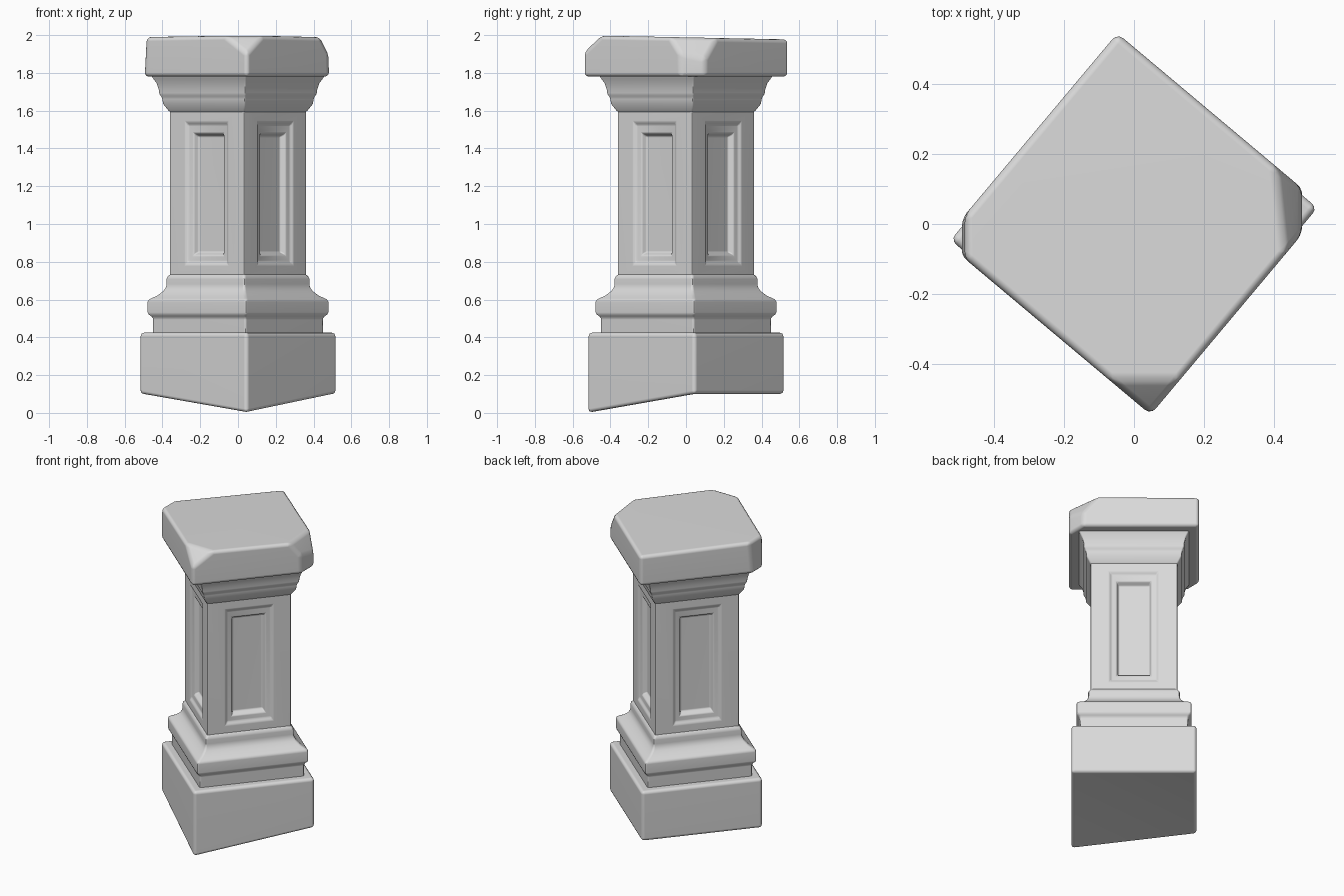
import bpy, bmesh, math
from mathutils import Vector

cube = bpy.data.objects.get("Cube")
if cube:
    bpy.data.objects.remove(cube, do_unlink=True)

TURN = math.radians(-85)  # heading of the front corner

stone = bpy.data.materials.new("pale_stone")
stone.use_nodes = True
stone.diffuse_color = (0.7, 0.7, 0.7, 1)
stone.node_tree.nodes["Principled BSDF"].inputs["Base Color"].default_value = (0.7, 0.7, 0.7, 1)


def loft(profile):
    """Stack square rings given as (half width, height) pairs; return mesh and rings."""
    bm = bmesh.new()
    rings = []
    for half, z in profile:
        r = half * math.sqrt(2)
        rings.append([bm.verts.new((r * math.cos(TURN + k * math.pi / 2),
                                    r * math.sin(TURN + k * math.pi / 2), z)) for k in range(4)])
    for low, high in zip(rings, rings[1:]):
        for k in range(4):
            n = (k + 1) % 4
            bm.faces.new((low[k], low[n], high[n], high[k]))
    bm.faces.new(rings[0][::-1])
    bm.faces.new(rings[-1])
    bm.normal_update()
    return bm, rings


def finish(name, bm, width, segments=3):
    """Round the hard edges and turn the mesh into a smooth shaded object."""
    bm.normal_update()
    hard = [e for e in bm.edges if e.is_manifold and e.calc_face_angle() > math.radians(24)]
    bmesh.ops.bevel(bm, geom=hard, offset=width, segments=segments, profile=0.5,
                    affect='EDGES', clamp_overlap=True)
    bmesh.ops.recalc_face_normals(bm, faces=bm.faces[:])
    mesh = bpy.data.meshes.new(name)
    bm.to_mesh(mesh)
    bm.free()
    mesh.materials.append(stone)
    obj = bpy.data.objects.new(name, mesh)
    bpy.context.collection.objects.link(obj)
    bpy.ops.object.select_all(action='DESELECT')
    obj.select_set(True)
    bpy.context.view_layer.objects.active = obj
    bpy.ops.object.shade_smooth_by_angle(angle=math.radians(40))
    obj.modifiers.new("even_shading", 'WEIGHTED_NORMAL').keep_sharp = True
    return obj


def chip(bm, point, normal):
    """Slice a corner off and close the cut."""
    cut = bmesh.ops.bisect_plane(bm, geom=bm.verts[:] + bm.edges[:] + bm.faces[:],
                                 plane_co=point, plane_no=normal, clear_outer=True)
    edges = [g for g in cut["geom_cut"] if isinstance(g, bmesh.types.BMEdge)]
    bmesh.ops.edgeloop_fill(bm, edges=edges)


# Base block, with its front corner reaching down to the ground
bm, rings = loft([(0.372, 0.10), (0.372, 0.425)])
bmesh.ops.connect_verts(bm, verts=[rings[0][1], rings[0][3]])
rings[0][0].co.z = 0
finish("base_block", bm, 0.02)

# Stepped moulding above the base
bm, _ = loft([(0.322, 0.40), (0.322, 0.505), (0.343, 0.52), (0.343, 0.60), (0.308, 0.62),
              (0.284, 0.645), (0.272, 0.67), (0.272, 0.72), (0.25, 0.742)])
finish("base_moulding", bm, 0.012, 2)

# Shaft, with a stepped recessed panel on each side
HALF = 0.258
bm, _ = loft([(HALF, 0.70), (HALF, 1.64)])
sides = [f for f in bm.faces if abs(f.normal.z) < 0.5]
steps = [(0.145, 0.785, 1.54, 0.0), (0.135, 0.80, 1.525, 0.012),
         (0.102, 0.835, 1.48, 0.016), (0.092, 0.85, 1.465, 0.045)]
for face in sides:
    out = face.normal.copy()
    across = Vector((0, 0, 1)).cross(out)
    for half, low, high, depth in steps:
        bmesh.ops.inset_individual(bm, faces=[face], thickness=0.004)
        middle = face.calc_center_median().z
        for v in face.verts:
            side = math.copysign(half, v.co.dot(across))
            z = high if v.co.z > middle else low
            v.co = out * (HALF - depth) + across * side + Vector((0, 0, z))
finish("shaft", bm, 0.01, 2)

# Cornice flaring out under the cap
bm, _ = loft([(0.25, 1.585), (0.264, 1.60), (0.284, 1.635), (0.288, 1.67), (0.298, 1.685),
              (0.300, 1.71), (0.308, 1.745), (0.322, 1.77), (0.335, 1.80)])
finish("cornice", bm, 0.012, 2)

# Cap slab, slightly tilted on top, with worn corners
bm, rings = loft([(0.387, 1.78), (0.387, 1.988)])
for v in rings[1]:
    v.co.z -= 0.02 * v.co.y
chip(bm, (0.48, 0, 1.85), (1, 0, 0.02))
chip(bm, (0.45, 0, 1.945), (0.085, 0.01, 0.05))
chip(bm, (-0.49, 0, 1.85), (-1, 0, 0.05))
chip(bm, (0, -0.49, 1.955), (0, -0.08, 0.084))
finish("cap", bm, 0.022)
